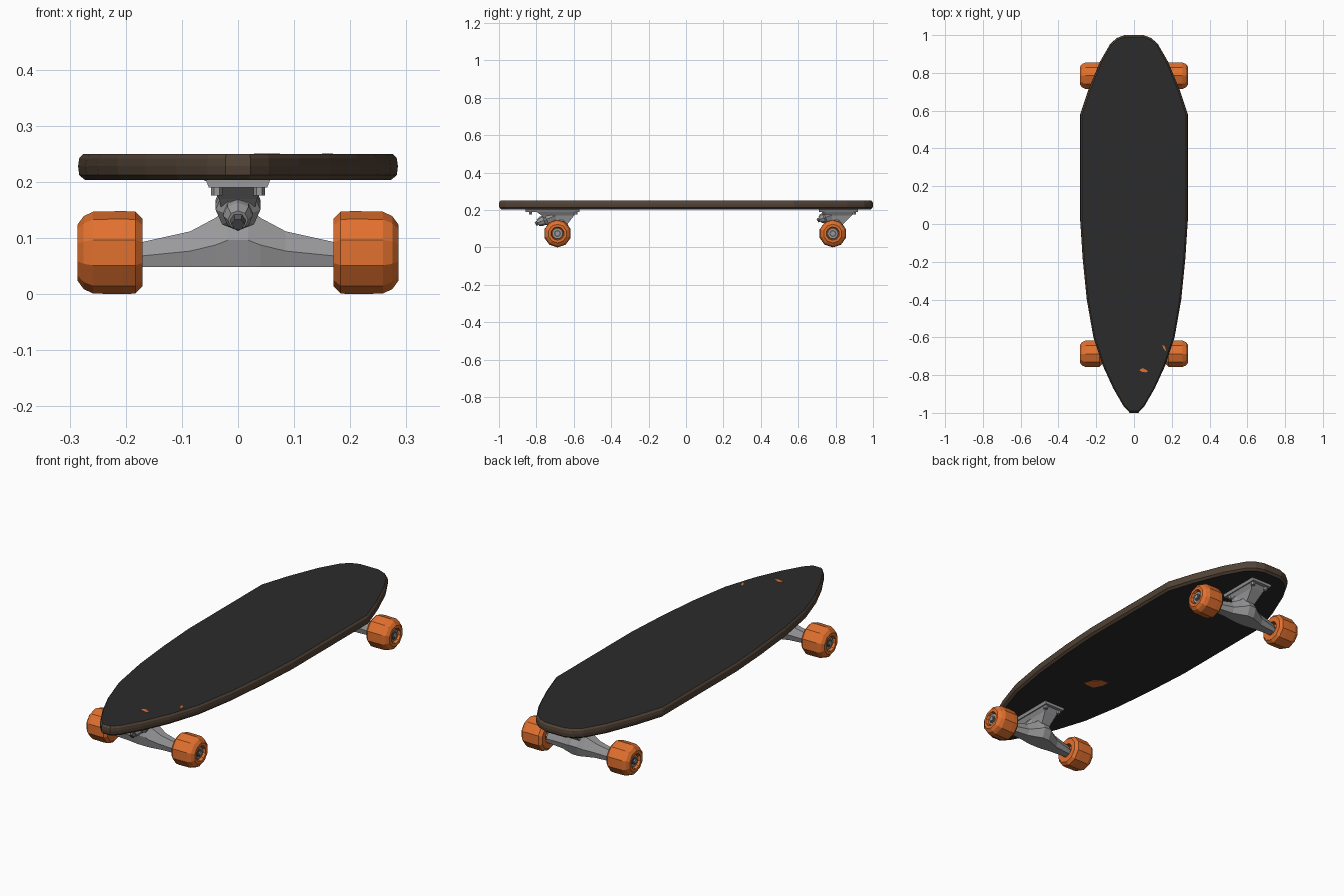
import bpy, bmesh, math
from mathutils import Vector

if "Cube" in bpy.data.objects:
    bpy.data.objects.remove(bpy.data.objects["Cube"])


def material(name, rgb):
    m = bpy.data.materials.new(name)
    m.diffuse_color = (*rgb, 1)
    m.use_nodes = True
    m.node_tree.nodes["Principled BSDF"].inputs["Base Color"].default_value = m.diffuse_color
    return m


GRIP = material("dark_grip", (0.024, 0.024, 0.024))
WOOD = material("brown_wood", (0.085, 0.056, 0.037))
METAL = material("grey_metal", (0.32, 0.32, 0.33))
DARK = material("dark_metal", (0.10, 0.10, 0.105))
ORANGE = material("orange_wheel", (0.76, 0.165, 0.028))


def loft(name, rings, mats, cap=True):
    """Join equal-length rings of points into one closed, flat-shaded body."""
    bm = bmesh.new()
    rows = [[bm.verts.new(p) for p in r] for r in rings]
    n = len(rows[0])
    for a, b in zip(rows, rows[1:]):
        for i in range(n):
            bm.faces.new((a[i], a[(i + 1) % n], b[(i + 1) % n], b[i]))
    if cap:
        bm.faces.new(rows[0][::-1])
        bm.faces.new(rows[-1])
    bmesh.ops.recalc_face_normals(bm, faces=bm.faces)
    me = bpy.data.meshes.new(name)
    bm.to_mesh(me)
    bm.free()
    for m in mats:
        me.materials.append(m)
    ob = bpy.data.objects.new(name, me)
    bpy.context.collection.objects.link(ob)
    return ob


def rod(name, a, b, profile, mat, sides=8):
    """Turned part along a-b; profile is (fraction along, radius)."""
    a, b = Vector(a), Vector(b)
    d = b - a
    q = d.to_track_quat('Z', 'Y')
    rings = []
    for t, r in profile:
        rings.append([a + d * t + q @ Vector((r * math.cos(k * math.tau / sides),
                                              r * math.sin(k * math.tau / sides), 0))
                      for k in range(sides)])
    return loft(name, rings, [mat])


# Deck: half outline (x, y), mirrored, wood edge with dark top and bottom
half = [(0.022, -1.0), (0.055, -0.965), (0.11, -0.87), (0.165, -0.75), (0.215, -0.6),
        (0.25, -0.4), (0.272, -0.18), (0.285, 0.02), (0.285, 0.58), (0.24, 0.715),
        (0.18, 0.86), (0.125, 0.955), (0.09, 0.985), (0.05, 1.0)]
outline = half + [(-x, y) for x, y in reversed(half)]
levels = [(0.203, 0.013), (0.212, 0.002), (0.228, 0.0), (0.242, 0.002), (0.25, 0.009)]
deck = loft("deck", [[(x * (1 - s / 0.285), y * (1 - s), z) for x, y in outline]
                     for z, s in levels], [GRIP, WOOD])
for f in deck.data.polygons:
    f.material_index = 0 if abs(f.normal.z) > 0.95 else 1


# Orange paint chips on the deck, as thin plates
def chip(name, x, y, z, rx, ry, turn):
    shape = [1, 0.8, 1, 0.7, 0.95, 0.85, 0.9]
    ring = []
    for k, s in enumerate(shape):
        a = k * math.tau / len(shape)
        u, v = rx * s * math.cos(a), ry * s * math.sin(a)
        ring.append((x + u * math.cos(turn) - v * math.sin(turn),
                     y + u * math.sin(turn) + v * math.cos(turn)))
    loft(name, [[(px, py, z + dz) for px, py in ring] for dz in (-0.001, 0.001)], [ORANGE])


chip("chip_top_front", 0.05, -0.775, 0.25, 0.025, 0.011, -0.2)
chip("chip_top_side", 0.16, -0.655, 0.25, 0.02, 0.006, -1.1)
chip("chip_underside", -0.02, -0.30, 0.203, 0.06, 0.035, 2.3)


# Wheels: turned profile (x outward, radius) around the axle
WHEEL = [(0.195, 0.030), (0.170, 0.034), (0.170, 0.060), (0.183, 0.073), (0.205, 0.074),
         (0.258, 0.073), (0.275, 0.065), (0.286, 0.050), (0.286, 0.036), (0.270, 0.032)]
AXLE_Z = 0.074


def wheel(name, side, y):
    n = 10
    rings = [[(side * x, y + r * math.sin(k * math.tau / n), AXLE_Z + r * math.cos(k * math.tau / n))
              for k in range(n)] for x, r in WHEEL]
    loft(name + "_tyre", rings, [ORANGE])

    def at(x):
        return (side * x, y, AXLE_Z)
    rod(name + "_bearing", at(0.266), at(0.277), [(0, 0.031), (1, 0.028)], METAL, 10)
    rod(name + "_bearing_gap", at(0.27), at(0.279), [(0, 0.019), (1, 0.019)], DARK, 10)
    rod(name + "_axle", at(0.15), at(0.285), [(0, 0.013), (1, 0.012)], METAL, 6)


# Truck: hanger, mounting base, pivot, bushing and bolts
def hanger(name, y0):
    prof = [(0.175, 0.092, -0.022, 0.022), (0.085, 0.112, -0.030, 0.036),
            (0.040, 0.136, -0.040, 0.058), (0.018, 0.155, -0.042, 0.070)]
    prof = prof + [(-x, zt, a, b) for x, zt, a, b in reversed(prof)]
    rings = []
    for x, zt, a, b in prof:
        zb = 0.048
        zm = zb + (zt - zb) * 0.45
        rings.append([(x, y0 + p, z) for p, z in
                      [(a * 0.75, zb), (a, zm), (a * 0.5, zt), (b * 0.5, zt), (b, zm), (b * 0.75, zb)]])
    loft(name, rings, [METAL])


def truck(name, y, back, front, pin):
    hanger(name + "_hanger", y)
    # flat plate under the deck
    loft(name + "_base_plate",
         [[(sx * w, y + p, z) for sx, p in ((-1, front), (1, front), (1, back), (-1, back))]
          for z, w in ((0.205, 0.058), (0.190, 0.052))], [METAL])
    # tapering neck down to the hanger
    loft(name + "_neck",
         [[(sx * w, y + p, z) for sx, p in ((-1, a), (1, a), (1, b), (-1, b))]
          for z, w, a, b in ((0.195, 0.050, front * 0.7, back * 0.9),
                             (0.170, 0.034, front * 0.5, back * 0.75),
                             (0.120, 0.022, -0.03, 0.05))], [METAL])
    # angled kingpin with bushing and nut
    top = (0, y + 0.01, 0.178)
    rod(name + "_bushing", top, (0, y + pin[0], pin[1]),
        [(0, 0.030), (0.35, 0.040), (0.6, 0.040), (0.72, 0.026), (0.85, 0.026), (1, 0.018)], METAL)
    tip = (0, y + pin[0] - 0.012, pin[1] - 0.008)
    rod(name + "_kingpin", (0, y + pin[0], pin[1]), tip, [(0, 0.014), (1, 0.012)], DARK, 6)
    for sx in (-1, 1):
        for p in (back - 0.02, front + 0.025):
            rod(name + "_bolt", (sx * 0.038, y + p, 0.195), (sx * 0.038, y + p, 0.176),
                [(0, 0.010), (1, 0.010)], METAL, 6)
    for label, side in (("left", -1), ("right", 1)):
        wheel(name + "_" + label + "_wheel", side, y)


truck("front_truck", -0.687, 0.118, -0.17, (-0.105, 0.132))
truck("back_truck", 0.785, 0.135, -0.075, (-0.070, 0.150))
